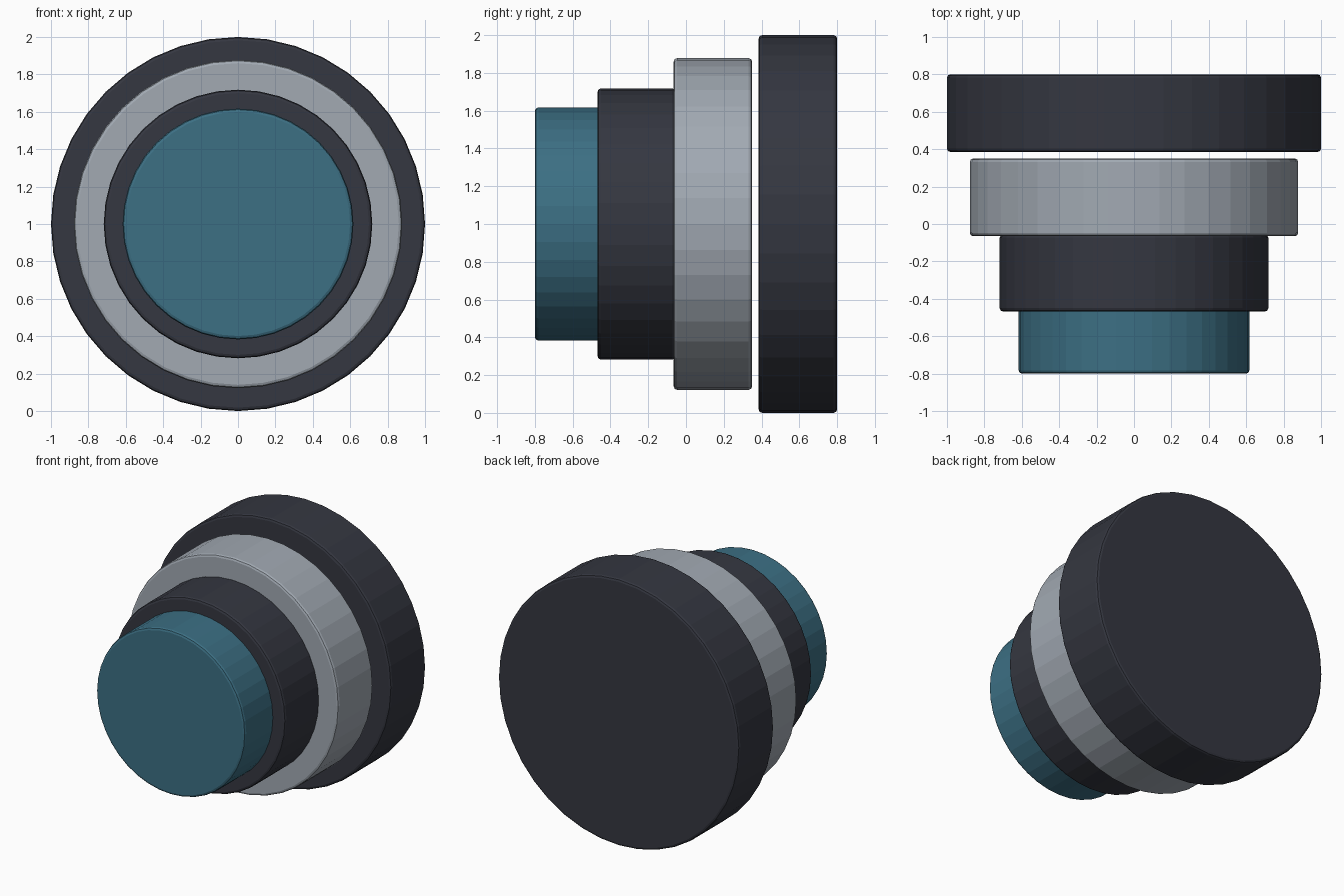
import bpy
import math

if "Cube" in bpy.data.objects:
    bpy.data.objects.remove(bpy.data.objects["Cube"])


def material(name, color):
    m = bpy.data.materials.new(name)
    m.diffuse_color = color
    m.use_nodes = True
    m.node_tree.nodes["Principled BSDF"].inputs["Base Color"].default_value = m.diffuse_color
    return m


dark = material("dark_metal", (0.035, 0.038, 0.052, 1))
silver = material("silver", (0.36, 0.40, 0.45, 1))
glass = material("teal_glass", (0.045, 0.16, 0.23, 1))


def disc(name, radius, y0, y1, mat):
    # Flat-faceted drum along y with softly bevelled rims
    bpy.ops.mesh.primitive_cylinder_add(
        vertices=40, radius=radius, depth=y1 - y0,
        location=(0, (y0 + y1) / 2, 1), rotation=(math.pi / 2, 0, 0))
    ob = bpy.context.object
    ob.name = name
    ob.data.materials.append(mat)
    bev = ob.modifiers.new("rim_bevel", 'BEVEL')
    bev.width = 0.018
    bev.segments = 2
    bev.limit_method = 'ANGLE'
    bev.angle_limit = math.radians(40)
    return ob


# Stepped barrel, back to front
disc("rear_housing", 1.0, 0.385, 0.80, dark)
disc("silver_ring", 0.878, -0.065, 0.35, silver)
disc("front_barrel", 0.718, -0.468, -0.055, dark)
disc("front_lens", 0.617, -0.80, -0.385, glass)
